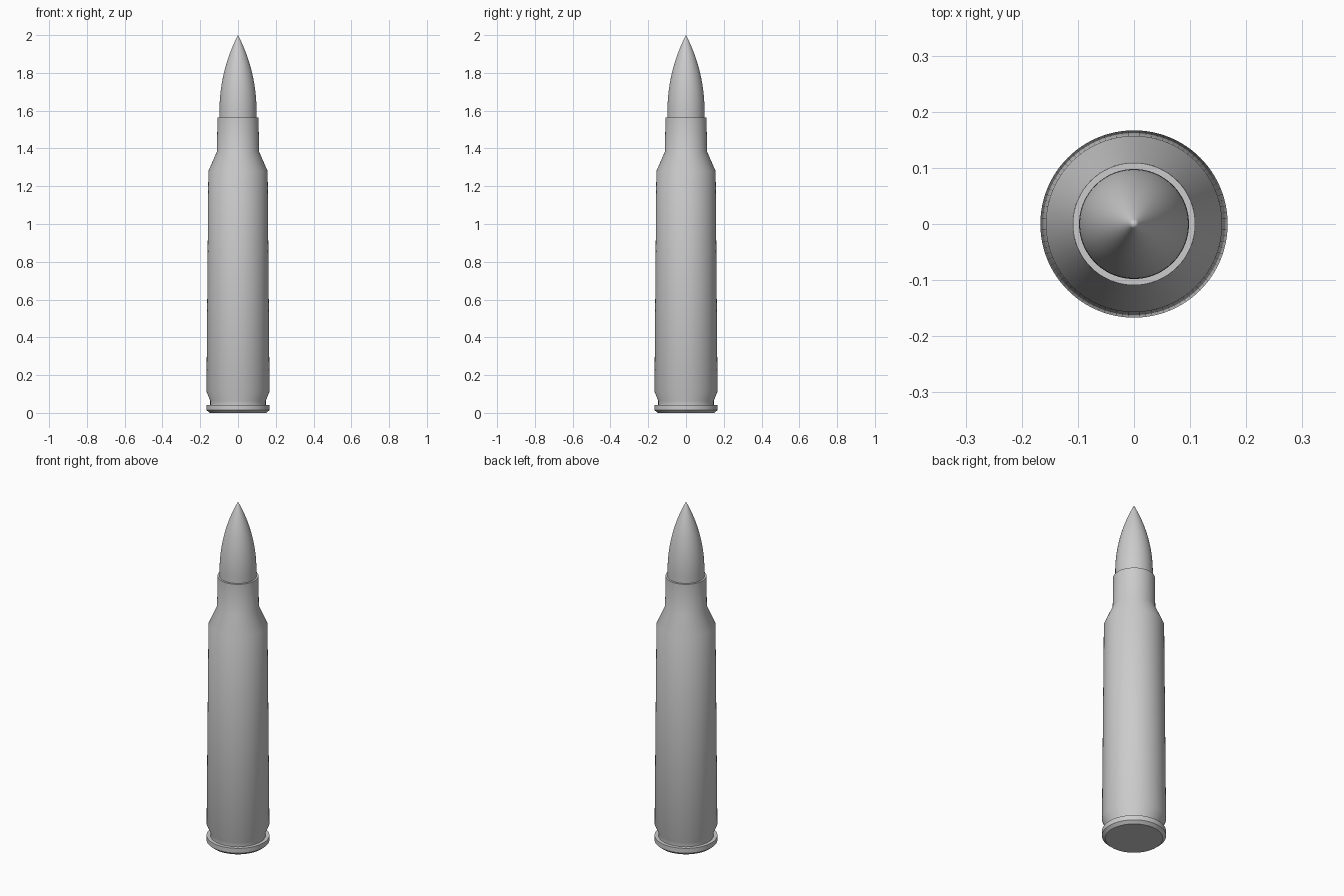
import bpy, bmesh, math

if "Cube" in bpy.data.objects:
    bpy.data.objects.remove(bpy.data.objects["Cube"], do_unlink=True)

SEGMENTS = 96

grey = bpy.data.materials.new("plain grey")
grey.use_nodes = True
colour = (0.6, 0.6, 0.6, 1)
grey.diffuse_color = colour
grey.node_tree.nodes["Principled BSDF"].inputs["Base Color"].default_value = colour


def lathe(name, profile):
    """Spin a (radius, height) profile around z into a smooth solid."""
    bm = bmesh.new()
    verts = [bm.verts.new((r, 0, z)) for r, z in profile]
    edges = [bm.edges.new(pair) for pair in zip(verts, verts[1:])]
    bmesh.ops.spin(bm, geom=verts + edges, axis=(0, 0, 1), cent=(0, 0, 0),
                   angle=math.tau, steps=SEGMENTS, use_merge=True)
    bmesh.ops.remove_doubles(bm, verts=bm.verts, dist=1e-5)
    bmesh.ops.recalc_face_normals(bm, faces=bm.faces)
    mesh = bpy.data.meshes.new(name)
    bm.to_mesh(mesh)
    bm.free()
    mesh.materials.append(grey)
    obj = bpy.data.objects.new(name, mesh)
    bpy.context.collection.objects.link(obj)
    bpy.ops.object.select_all(action="DESELECT")
    obj.select_set(True)
    bpy.context.view_layer.objects.active = obj
    bpy.ops.object.shade_smooth_by_angle(angle=math.radians(30))
    return obj


# Case: rim, extractor groove, tapered body, shoulder, neck and mouth
lathe("case", [
    (0, 0), (0.15, 0), (0.167, 0.015), (0.167, 0.043), (0.147, 0.043),
    (0.147, 0.065), (0.167, 0.113), (0.157, 1.28), (0.111, 1.385),
    (0.109, 1.565), (0.098, 1.565), (0.098, 1.5), (0, 1.5),
])

# Pointed tip: short straight shank, then a circular-arc nose
BASE, TOP, RADIUS, STEPS = 1.6, 2.0, 0.098, 24
length = TOP - BASE
arc = (RADIUS ** 2 + length ** 2) / (2 * RADIUS)
nose = []
for i in range(STEPS):
    h = length * i / STEPS
    nose.append((math.sqrt(arc ** 2 - h ** 2) - arc + RADIUS, BASE + h))
lathe("pointed_tip", [(0, 1.51), (RADIUS, 1.51)] + nose + [(0, TOP)])
